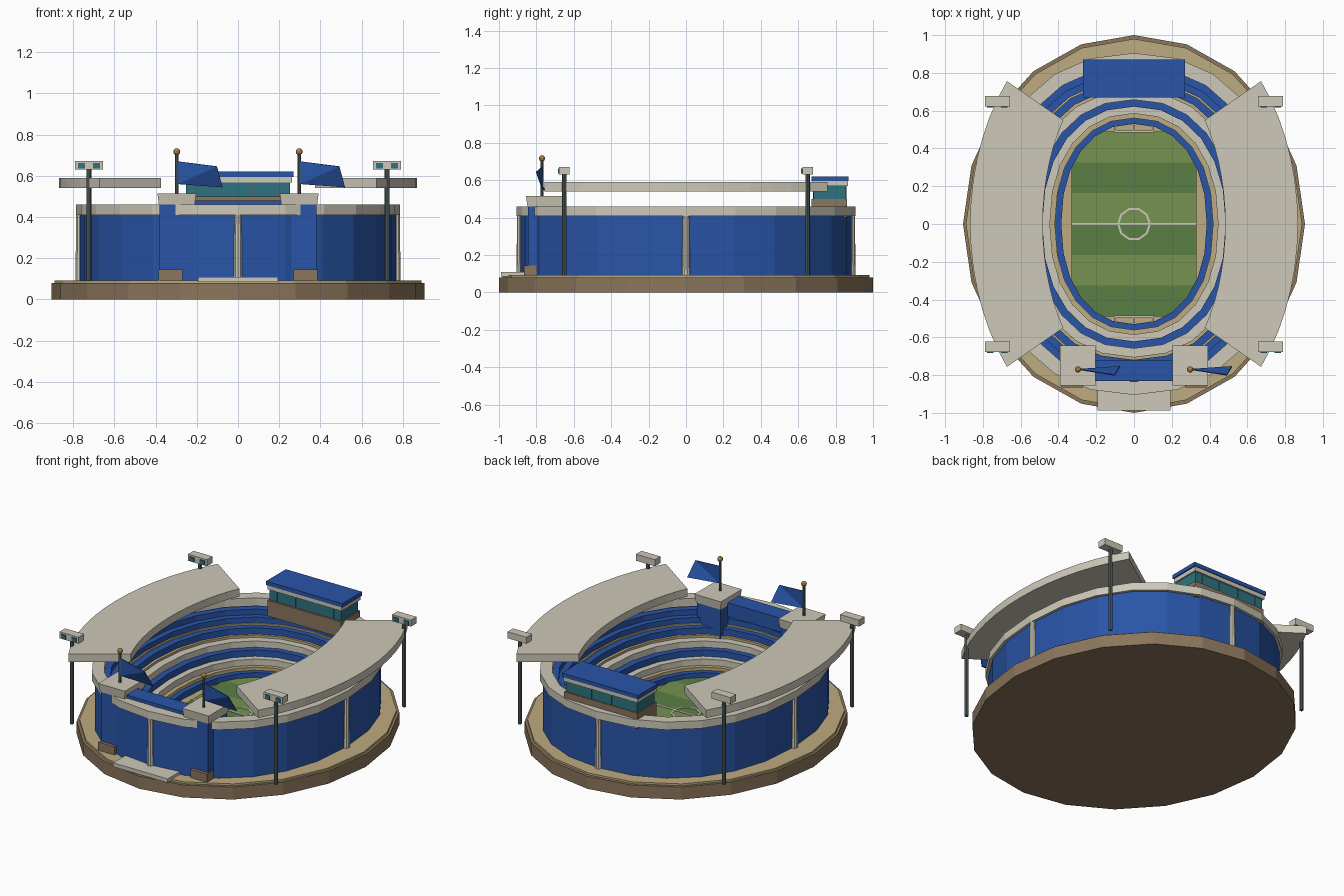
import bpy, bmesh, math
from mathutils import Vector

if "Cube" in bpy.data.objects:
    bpy.data.objects.remove(bpy.data.objects["Cube"])

COLORS = {
    'blue': (.022, .09, .39), 'cream': (.61, .58, .48), 'tan': (.51, .41, .22),
    'brown': (.26, .18, .107), 'glass': (.026, .17, .22), 'steel': (.09, .127, .127),
    'grass_light': (.18, .29, .08), 'grass_dark': (.105, .21, .06), 'gold': (.45, .26, .06)}
MATS = {}
for key, c in COLORS.items():
    MATS[key] = bpy.data.materials.new(key)
    MATS[key].diffuse_color = (*c, 1)


def finish(name, bm, mat):
    bmesh.ops.recalc_face_normals(bm, faces=bm.faces[:])
    me = bpy.data.meshes.new(name)
    bm.to_mesh(me)
    bm.free()
    me.materials.append(MATS[mat])
    ob = bpy.data.objects.new(name, me)
    bpy.context.collection.objects.link(ob)
    return ob


def box(name, x, y, z, mat, grow=0):
    """Box from (min, max) ranges; grow flares the top outward."""
    bm = bmesh.new()
    bmesh.ops.create_cube(bm, size=1)
    for v in bm.verts:
        up = grow if v.co.z > 0 else 0
        v.co = [(r[0] + r[1]) / 2 + s * ((r[1] - r[0]) + 2 * e)
                for r, s, e in zip((x, y, z), v.co, (up, up, 0))]
    return finish(name, bm, mat)


def rod(name, x, y, z0, z1, r, mat, r2=None, seg=10):
    bm = bmesh.new()
    bmesh.ops.create_cone(bm, cap_ends=True, segments=seg, radius1=r,
                          radius2=r if r2 is None else r2, depth=z1 - z0)
    bmesh.ops.translate(bm, vec=(x, y, (z0 + z1) / 2), verts=bm.verts)
    return finish(name, bm, mat)


def oval(name, profile, mat, seg=24, n=2.2, hollow=True):
    """Sweep (rx, ry, z) profile points round a rounded oval."""
    bm = bmesh.new()

    def p(a):
        return math.copysign(abs(a) ** (2 / n), a) if abs(a) > 1e-6 else 0
    loops = []
    for rx, ry, z in profile:
        loops.append([bm.verts.new((rx * p(math.cos(2 * math.pi * i / seg)),
                                    ry * p(math.sin(2 * math.pi * i / seg)), z))
                      for i in range(seg)])
    pairs = list(zip(loops, loops[1:]))
    if hollow:
        pairs.append((loops[-1], loops[0]))
    else:
        bm.faces.new(loops[0])
        bm.faces.new(loops[-1])
    for a, b in pairs:
        for i in range(seg):
            j = (i + 1) % seg
            bm.faces.new((a[i], a[j], b[j], b[i]))
    return finish(name, bm, mat)


def ring(name, inner, outer, z0, z1, mat, **kw):
    return oval(name, [(*inner, z0), (*outer, z0), (*outer, z1), (*inner, z1)], mat, **kw)


# Ground base
oval('base', [(.905, 1, 0), (.905, 1, .08)], 'brown', seg=20, n=2, hollow=False)
oval('plaza', [(.89, .98, .08), (.89, .98, .092)], 'tan', seg=20, n=2, hollow=False)

# Striped pitch and markings
for i in range(6):
    y = -.49 + i * .98 / 6
    box('pitch_stripe', (-.33, .33), (y, y + .98 / 6), (.088, .1),
        'grass_light' if i % 2 else 'grass_dark')
box('halfway_line', (-.33, .33), (-.005, .005), (.098, .103), 'cream')
ring('centre_circle', (.078, .078), (.089, .089), .098, .103, 'cream', seg=10, n=2)

# Goals
for s in (-1, 1):
    for x in (-.1, 0, .1):
        box('goal_rail', (x - .004, x + .004), sorted((s * .49, s * .525)), (.135, .143), 'cream')
    for x in (-.1, .1):
        box('goal_post', (x - .005, x + .005), (s * .49 - .005, s * .49 + .005), (.09, .143), 'cream')
    box('goal_crossbar', (-.105, .105), (s * .49 - .005, s * .49 + .005), (.135, .145), 'cream')

# Stepped seating bowl
TIERS = [(0, .1, .13, 'blue'), (.1, .18, .15, 'tan'), (.18, .30, .19, 'cream'),
         (.30, .42, .23, 'blue'), (.42, .57, .27, 'cream'), (.57, .62, .285, 'tan'),
         (.62, .74, .325, 'blue'), (.74, .77, .335, 'tan'), (.77, .88, .37, 'blue'),
         (.88, 1.02, .405, 'blue')]
for t0, t1, z, mat in TIERS:
    ring('seat_tier' if mat == 'blue' else 'walkway', (.385 + .335 * t0, .53 + .305 * t0),
         (.385 + .335 * t1, .53 + .305 * t1), .09, z, mat)

# Outer wall, rim and columns
ring('outer_wall', (.72, .84), (.768, .888), .09, .412, 'blue')
ring('rim', (.715, .835), (.785, .905), .41, .46, 'cream')
for x, y in ((0, -.885), (0, .885), (.768, 0), (-.768, 0)):
    rod('wall_column', x, y, .09, .412, .022, 'cream', .018)

# Side roofs
for s in (-1, 1):
    bm = bmesh.new()
    angles = [math.radians(-39.2 + 78.4 * i / 14) for i in range(15)]
    pts = [(s * .868 * math.cos(a), 1.197 * math.sin(a)) for a in angles]
    pts += [(s * .483 * math.cos(a), .87 * math.sin(a)) for a in reversed(angles)]
    f = bm.faces.new([bm.verts.new((x, y, .54)) for x, y in pts])
    up = bmesh.ops.extrude_face_region(bm, geom=[f])['geom']
    bmesh.ops.translate(bm, vec=(0, 0, .05),
                        verts=[v for v in up if isinstance(v, bmesh.types.BMVert)])
    finish('side_roof', bm, 'cream')

# Floodlights
for sx in (-1, 1):
    for y in (-.65, .65):
        x = sx * .723
        rod('light_post', x, y, .09, .635, .012, 'steel', seg=8)
        box('lamp_head', (x - .067, x + .067), (y - .028, y + .028), (.63, .672), 'cream')
        for d in (-.037, .037):
            box('lamp_glass', (x + d - .017, x + d + .017), (y - .034, y - .026), (.635, .662), 'glass')

# Press box at the back
box('press_base', (-.26, .26), (.67, .862), (.40, .5), 'brown')
box('press_glass', (-.253, .253), (.682, .855), (.5, .57), 'glass')
for x in (-.2, -.07, .07, .2):
    box('press_mullion', (x - .003, x + .003), (.678, .859), (.5, .57), 'steel')
box('press_slab', (-.262, .262), (.675, .865), (.568, .595), 'cream')
box('press_roof', (-.27, .27), (.67, .87), (.595, .62), 'blue')

# Entrance: beam, steps, towers, flags
box('entrance_beam', (-.21, .21), (-.83, -.72), (.39, .48), 'blue')
box('entrance_step', (-.193, .193), (-.988, -.865), (.085, .11), 'cream')
for s in (-1, 1):
    cx = s * .297
    box('gate_tower', (cx - .083, cx + .083), (-.845, -.655), (.09, .465), 'blue')
    box('tower_cap', (cx - .087, cx + .087), (-.848, -.65), (.46, .515), 'cream', grow=.007)
    box('gate_block', sorted((s * .27, s * .385)), (-.865, -.8), (.09, .145), 'brown')
    rod('flag_pole', cx, -.77, .51, .71, .008, 'steel', seg=8)
    bm = bmesh.new()
    bmesh.ops.create_icosphere(bm, subdivisions=2, radius=.017)
    bmesh.ops.translate(bm, vec=(cx, -.77, .717), verts=bm.verts)
    finish('pole_ball', bm, 'gold')
    bm = bmesh.new()
    a, b, c, d = [bm.verts.new(Vector((cx, -.77, 0)) + Vector(q)) for q in
                  ((.005, 0, .67), (.195, -.03, .645), (.222, .015, .545), (.005, 0, .56))]
    bm.faces.new((a, b, d))
    bm.faces.new((b, c, d))
    flag = finish('flag', bm, 'blue')
    mod = flag.modifiers.new('thickness', 'SOLIDIFY')
    mod.thickness = .006
    mod.offset = 0

for m in bpy.data.materials:
    if m.users and not m.is_grease_pencil:
        m.use_nodes = True
        m.node_tree.nodes["Principled BSDF"].inputs["Base Color"].default_value = m.diffuse_color
